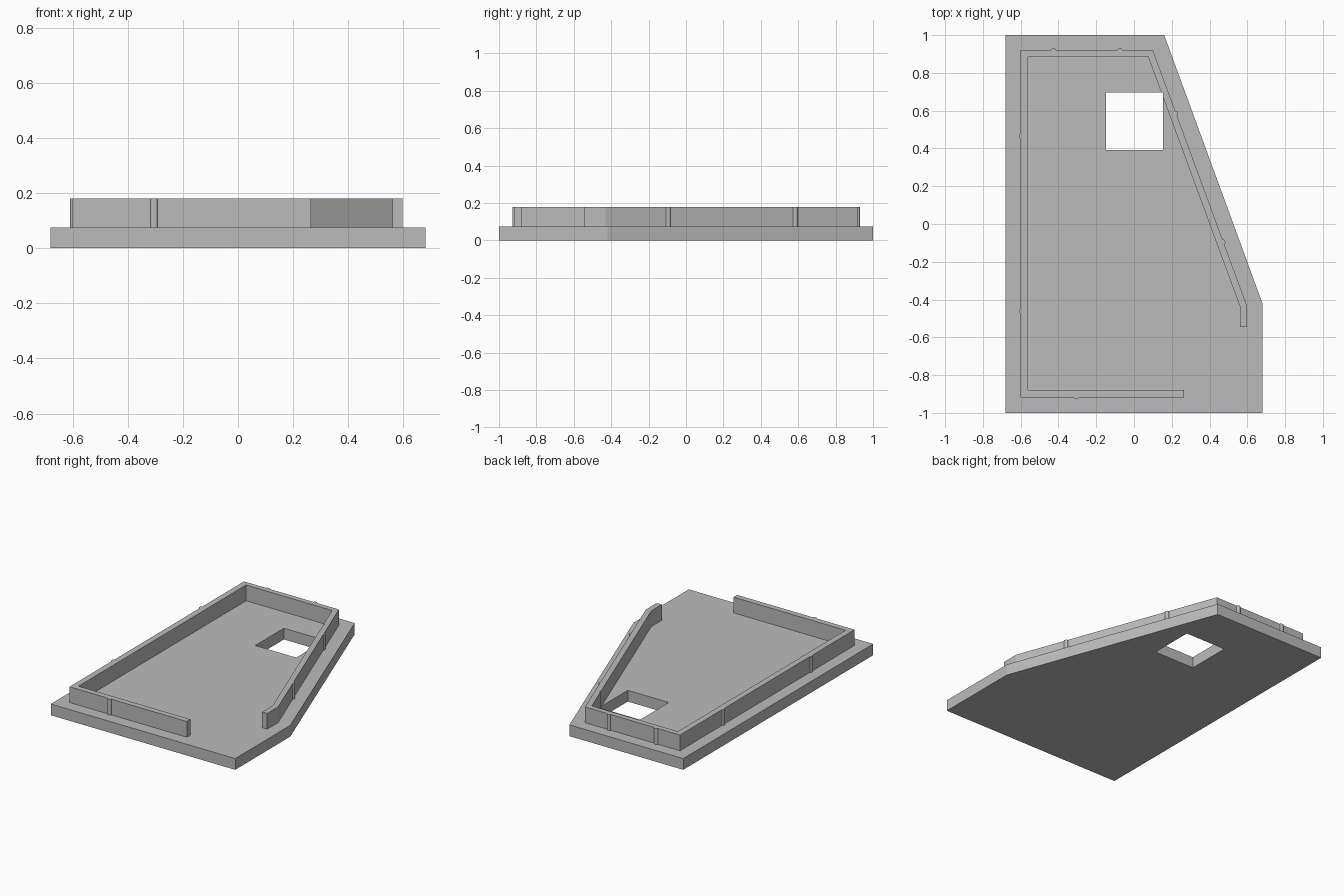
import bpy, bmesh, math
from mathutils import Vector

if "Cube" in bpy.data.objects:
    bpy.data.objects.remove(bpy.data.objects["Cube"])

PLATE_TOP, WALL_TOP = 0.075, 0.18
BUMP_W, BUMP_D = 0.0135, 0.01     # half width and depth of the snap ridges

grey = bpy.data.materials.new("plain grey")
grey.diffuse_color = (0.5, 0.5, 0.5, 1)
grey.use_nodes = True
grey.node_tree.nodes["Principled BSDF"].inputs["Base Color"].default_value = grey.diffuse_color


def prism(name, outline, z0, z1):
    """Extrude a flat outline from z0 to z1."""
    bm = bmesh.new()
    face = bm.faces.new([bm.verts.new((x, y, z0)) for x, y in outline])
    ext = bmesh.ops.extrude_face_region(bm, geom=[face])
    top = [v for v in ext["geom"] if isinstance(v, bmesh.types.BMVert)]
    bmesh.ops.translate(bm, verts=top, vec=(0, 0, z1 - z0))
    bmesh.ops.recalc_face_normals(bm, faces=bm.faces)
    mesh = bpy.data.meshes.new(name)
    bm.to_mesh(mesh)
    bm.free()
    mesh.materials.append(grey)
    obj = bpy.data.objects.new(name, mesh)
    bpy.context.collection.objects.link(obj)
    return obj


def ridged_edge(a, b, centres):
    """Points from a towards b (clockwise) with small rounded ridges outward."""
    a, b = Vector(a), Vector(b)
    along = (b - a).normalized()
    out = Vector((-along.y, along.x))
    pts = [a]
    for d in centres:
        for i in range(7):
            t = math.pi * i / 6
            pts.append(a + along * (d - BUMP_W * math.cos(t)) + out * BUMP_D * math.sin(t))
    return pts


# base plate with one slanted side
plate = prism("base_plate", [(-0.68, -1), (0.68, -1), (0.68, -0.42), (0.16, 1), (-0.68, 1)],
              0, PLATE_TOP)

# raised lip: outer side with ridges, then back along the inner side
outer = (ridged_edge((0.265, -0.918), (-0.6, -0.918), [0.57])
         + ridged_edge((-0.6, -0.918), (-0.6, 0.92), [0.458, 1.383])
         + ridged_edge((-0.6, 0.92), (0.1, 0.92), [0.175, 0.525])
         + ridged_edge((0.1, 0.92), (0.597, -0.43), [0.357, 1.081])
         + [(0.597, -0.43), (0.597, -0.545)])
inner = [(0.56, -0.545), (0.56, -0.435), (0.075, 0.885), (-0.56, 0.885),
         (-0.56, -0.88), (0.265, -0.88)]
lip = prism("raised_lip", outer + inner, PLATE_TOP, WALL_TOP)

# square opening
cutter = prism("opening_cutter", [(-0.148, 0.393), (0.154, 0.393), (0.154, 0.695), (-0.148, 0.695)],
               -0.1, 0.3)
cutter.hide_render = True
cutter.hide_viewport = True
for obj in (plate, lip):
    mod = obj.modifiers.new("opening", "BOOLEAN")
    mod.operation = "DIFFERENCE"
    mod.solver = "EXACT"
    mod.object = cutter
